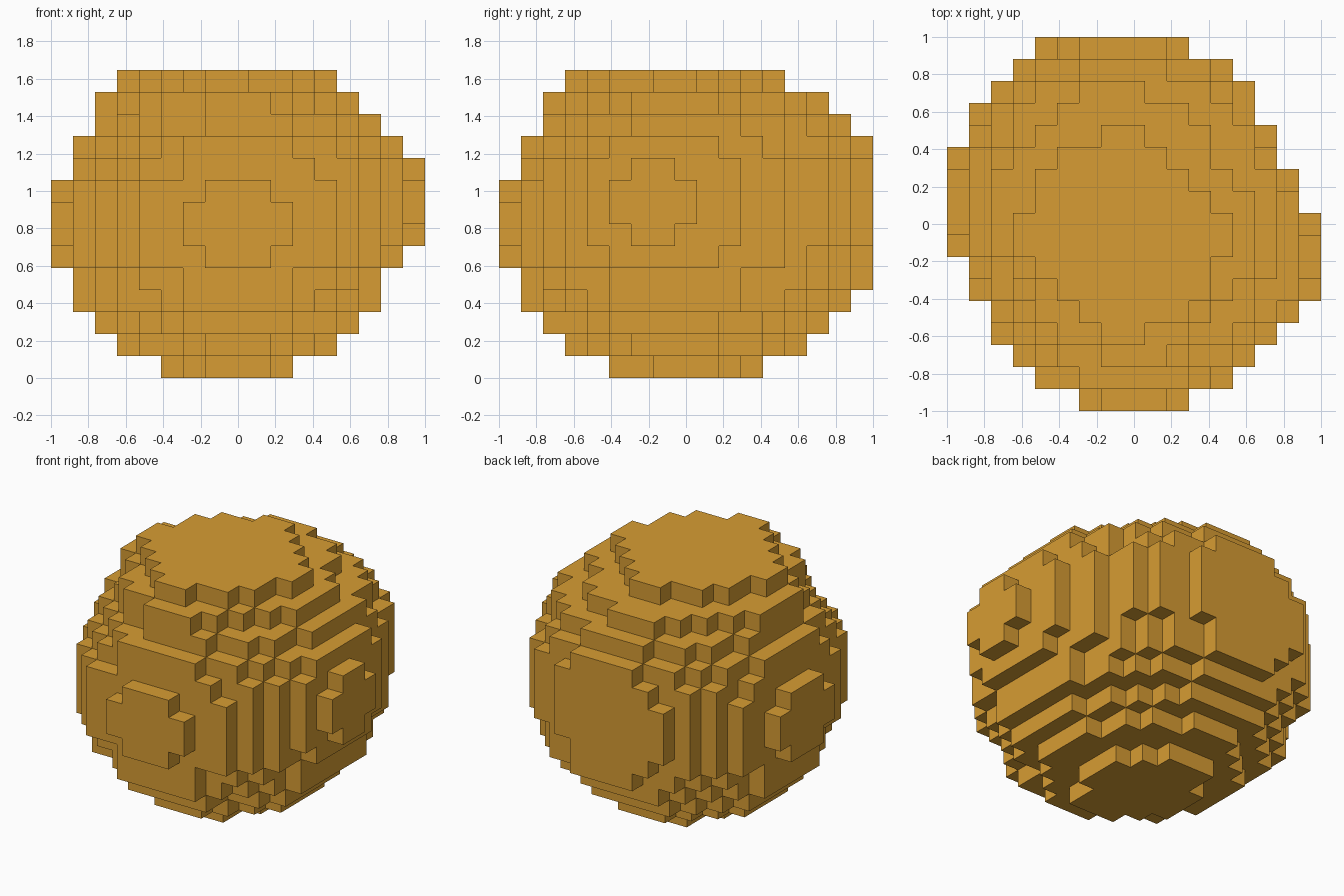
import bpy
import bmesh
from mathutils import Vector

cube = bpy.data.objects.get("Cube")
if cube:
    bpy.data.objects.remove(cube, do_unlink=True)

COUNT = 17
SIZE = 2 / COUNT

# Left, right, front and back limits of each layer, in blocks, from the bottom up
LAYERS = [
    (5, 11, 5, 12), (3, 13, 3, 14), (2, 14, 2, 15), (1, 15, 1, 16),
    (1, 15, 1, 17), (0, 16, 0, 17), (0, 17, 0, 17), (0, 17, 0, 17),
    (0, 17, 0, 17), (1, 17, 1, 17), (1, 16, 1, 17), (2, 15, 2, 16),
    (2, 14, 2, 15), (3, 13, 3, 13),
]
# Left and right limits of the plan outline, row by row from front to back
PLAN = [
    (6, 11), (4, 13), (3, 14), (2, 15), (2, 16), (1, 17), (1, 17), (0, 17), (0, 17),
    (0, 16), (0, 16), (0, 15), (1, 15), (1, 14), (2, 14), (3, 13), (4, 12),
]


def span(ranges, index):
    """First and last places where the ranges contain the index."""
    found = [i for i, (low, high) in enumerate(ranges) if low <= index < high]
    return found[0], found[-1] + 1


def offset(index, limits):
    """Position of a block between its limits, from -1 to 1."""
    low, high = limits
    return (2 * index + 1 - low - high) / (high - low)


# Limits of every upright slice, taken from the three outlines
HEIGHT_AT_X = [span([r[:2] for r in LAYERS], i) for i in range(COUNT)]
HEIGHT_AT_Y = [span([r[2:] for r in LAYERS], i) for i in range(COUNT)]
DEPTH_AT_X = [span(PLAN, i) for i in range(COUNT)]


def in_upright_slice(across, height, place):
    """Rounded slice, with a flatter top near the middle of the body."""
    flat = 1 - abs(offset(place, (0, COUNT))) if height > 0 else 0
    power = 2 + flat
    return abs(across) ** power + abs(height) ** power <= 1.05


def is_solid(x, y, z):
    """True where a block lies inside the rounded slices in all three directions."""
    if not PLAN[y][0] <= x < PLAN[y][1]:
        return False
    # Level slices grow more diamond-shaped towards the top and bottom
    u, v = offset(x, LAYERS[z][:2]), offset(y, LAYERS[z][2:])
    power = min(2.4, 1.35 + 0.22 * (len(LAYERS) - 1 - z), 1.7 + 0.1 * z)
    if abs(u) ** power + abs(v) ** power + 0.2 * u * v > 1:
        return False
    return (in_upright_slice(offset(x, PLAN[y]), offset(z, HEIGHT_AT_Y[y]), y)
            and in_upright_slice(offset(y, DEPTH_AT_X[x]), offset(z, HEIGHT_AT_X[x]), x))


blocks = {
    (x, y, z)
    for z in range(len(LAYERS))
    for y in range(COUNT)
    for x in range(COUNT)
    if is_solid(x, y, z)
}

# Skin the blocks with their exposed sides only
bm = bmesh.new()
corners = {}


def corner(point):
    key = tuple(round(c) for c in point)
    if key not in corners:
        corners[key] = bm.verts.new(Vector(key) * SIZE - Vector((1, 1, 0)))
    return corners[key]


for block in sorted(blocks):
    centre = Vector(block) + Vector((0.5, 0.5, 0.5))
    for axis in range(3):
        for sign in (-1, 1):
            normal = Vector((0, 0, 0))
            normal[axis] = sign
            if tuple(round(c) for c in Vector(block) + normal) in blocks:
                continue
            side = Vector((0, 0, 0))
            side[(axis + 1) % 3] = 1
            up = normal.cross(side)
            middle = centre + normal / 2
            bm.faces.new([
                corner(middle + (side * a + up * b) / 2)
                for a, b in ((-1, -1), (1, -1), (1, 1), (-1, 1))
            ])

mesh = bpy.data.meshes.new("block_boulder")
bm.to_mesh(mesh)
bm.free()
boulder = bpy.data.objects.new("block_boulder", mesh)
bpy.context.collection.objects.link(boulder)

# Single ochre colour
ochre = bpy.data.materials.new("ochre")
ochre.use_nodes = True
colour = (0.68, 0.335, 0.033, 1)
ochre.diffuse_color = colour
ochre.node_tree.nodes["Principled BSDF"].inputs["Base Color"].default_value = colour
mesh.materials.append(ochre)
